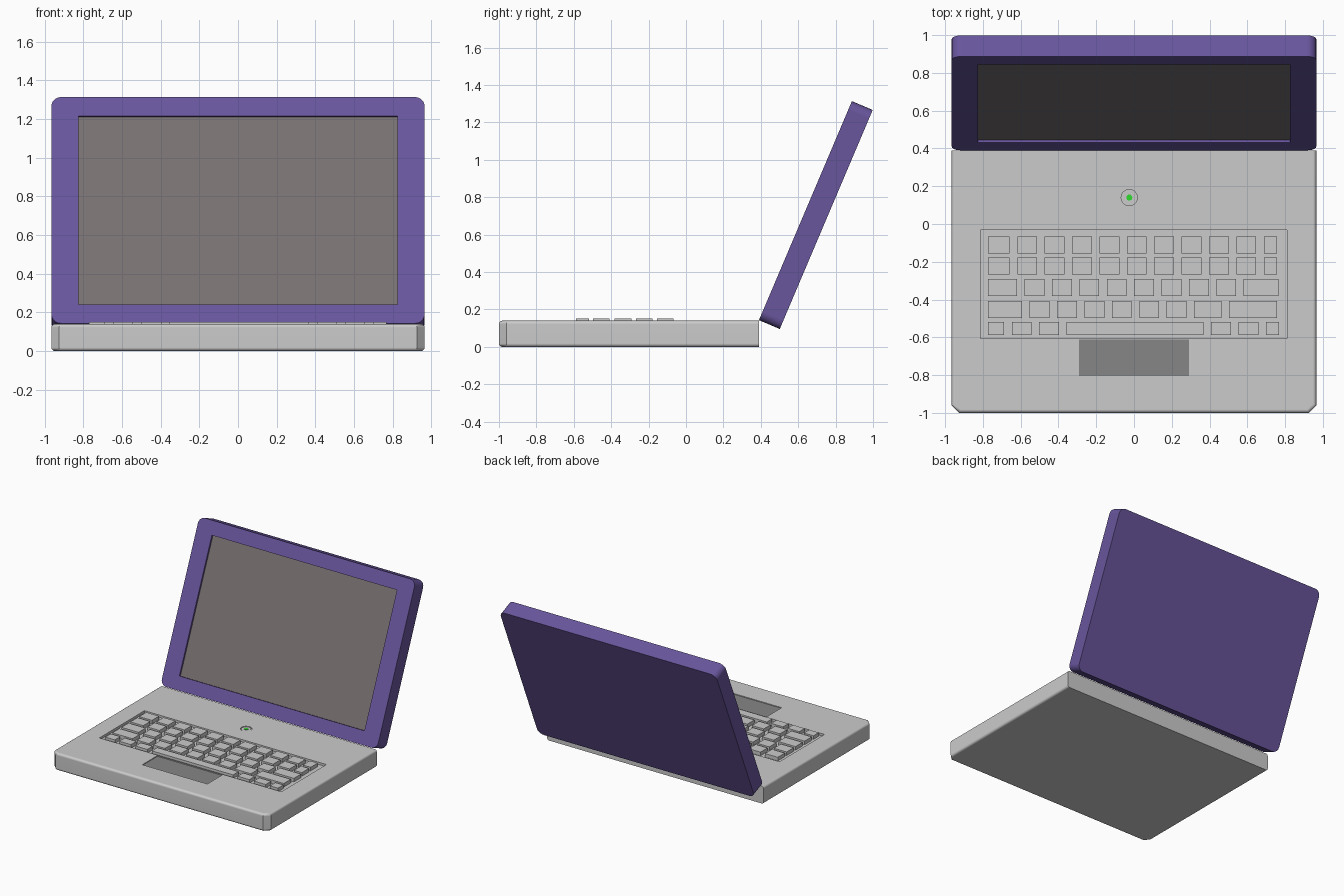
import bpy, bmesh, math
from mathutils import Matrix

if "Cube" in bpy.data.objects:
    bpy.data.objects.remove(bpy.data.objects["Cube"])


def material(name, rgb):
    m = bpy.data.materials.new(name)
    m.diffuse_color = (*rgb, 1)
    m.use_nodes = True
    m.node_tree.nodes["Principled BSDF"].inputs["Base Color"].default_value = m.diffuse_color
    return m


PURPLE = material("lid_purple", (0.140, 0.092, 0.335))
SCREEN = material("screen_grey", (0.188, 0.162, 0.165))
PAD = material("pad_grey", (0.24, 0.24, 0.24))
GREEN = material("light_green", (0.03, 0.70, 0.03))


def add_box(bm, lo, hi):
    size = [b - a for a, b in zip(lo, hi)]
    mid = [(a + b) / 2 for a, b in zip(lo, hi)]
    mat = Matrix.Translation(mid) @ Matrix.Diagonal((*size, 1))
    bmesh.ops.create_cube(bm, size=1, matrix=mat)


def bevel(bm, test, width, segments):
    """Bevel every edge whose two end points satisfy test(a, b)."""
    edges = [e for e in bm.edges if test(e.verts[0].co, e.verts[1].co)]
    bmesh.ops.bevel(bm, geom=edges, offset=width, segments=segments,
                    profile=0.5, affect='EDGES', clamp_overlap=True)


def finish(bm, name, mat=None):
    bmesh.ops.recalc_face_normals(bm, faces=bm.faces)
    me = bpy.data.meshes.new(name)
    bm.to_mesh(me)
    bm.free()
    ob = bpy.data.objects.new(name, me)
    bpy.context.collection.objects.link(ob)
    if mat:
        me.materials.append(mat)
    return ob


def box(name, lo, hi, mat=None):
    bm = bmesh.new()
    add_box(bm, lo, hi)
    return finish(bm, name, mat)


def disc(name, x, y, z0, z1, r, mat=None):
    bm = bmesh.new()
    bmesh.ops.create_cone(bm, cap_ends=True, segments=24, radius1=r, radius2=r, depth=z1 - z0,
                          matrix=Matrix.Translation((x, y, (z0 + z1) / 2)))
    return finish(bm, name, mat)


def select(ob):
    bpy.ops.object.select_all(action='DESELECT')
    ob.select_set(True)
    bpy.context.view_layer.objects.active = ob


def cut(ob, cutter):
    mod = ob.modifiers.new("recess", 'BOOLEAN')
    mod.operation = 'DIFFERENCE'
    mod.solver = 'EXACT'
    mod.object = cutter
    select(ob)
    bpy.ops.object.modifier_apply(modifier=mod.name)
    bpy.data.objects.remove(cutter)


def smooth(ob):
    """Smooth the rounded rims while the large faces stay flat."""
    select(ob)
    bpy.ops.object.shade_smooth_by_angle(angle=math.radians(35))
    mod = ob.modifiers.new("flat_faces", 'WEIGHTED_NORMAL')
    mod.keep_sharp = True


# Base slab: chamfered front corners, rounded rims except at the back
W, FRONT, BACK, H = 0.965, -1.0, 0.39, 0.14
bm = bmesh.new()
add_box(bm, (-W, FRONT, 0), (W, BACK, H))
bevel(bm, lambda a, b: abs(a.z - b.z) > 0.1 and a.y < 0, 0.04, 1)
bevel(bm, lambda a, b: abs(a.z - b.z) < 0.01 and min(a.y, b.y) < BACK - 0.01, 0.018, 4)
base = finish(bm, "base")

# Recesses for keyboard, touchpad and power button
BX, BY = -0.025, 0.140
cut(base, box("tray_cutter", (-0.812, -0.605, H - 0.018), (0.81, -0.031, 0.3)))
cut(base, box("pad_cutter", (-0.29, -0.805, H - 0.01), (0.29, -0.612, 0.3)))
cut(base, disc("button_cutter", BX, BY, H - 0.01, 0.3, 0.043))
smooth(base)

# Touchpad, power button and its light
box("touchpad", (-0.29, -0.805, H - 0.02), (0.29, -0.612, H - 0.006), PAD)
disc("power_button", BX, BY, H - 0.02, H - 0.003, 0.037)
disc("power_light", BX, BY, H - 0.01, H, 0.016, GREEN)

# Keys: (front y, back y, key widths left to right)
K = 0.105
rows = [
    (-0.156, -0.066, [0.114] + [K] * 9 + [0.07]),
    (-0.268, -0.178, [0.114] + [K] * 9 + [0.07]),
    (-0.382, -0.292, [0.153] + [K] * 8 + [0.185]),
    (-0.498, -0.408, [0.180] + [K] * 6 + [0.145, 0.254]),
    (-0.588, -0.519, [0.085, K, K, 0.725, K, K, 0.07]),
]
bm = bmesh.new()
for y0, y1, widths in rows:
    x = -0.772
    for w in widths:
        add_box(bm, (x, y0, H - 0.022), (x + w, y1, 0.151))
        x += w + 0.04
finish(bm, "keys")

# Lid in its own upright frame (z along the lid, y through it), then tilted back
L, T = 1.272, 0.121
bm = bmesh.new()
add_box(bm, (-W, 0, 0), (W, T, L))
bevel(bm, lambda a, b: abs(a.y - b.y) > 0.1, 0.05, 5)
lid = finish(bm, "lid", PURPLE)
cut(lid, box("screen_cutter", (-0.825, -0.1, 0.105), (0.825, 0.017, 1.165)))
smooth(lid)
screen = box("screen", (-0.825, 0.015, 0.105), (0.825, 0.03, 1.165), SCREEN)
for ob in (lid, screen):
    ob.location = (0, BACK, 0.143)
    ob.rotation_euler.x = math.radians(-23)
